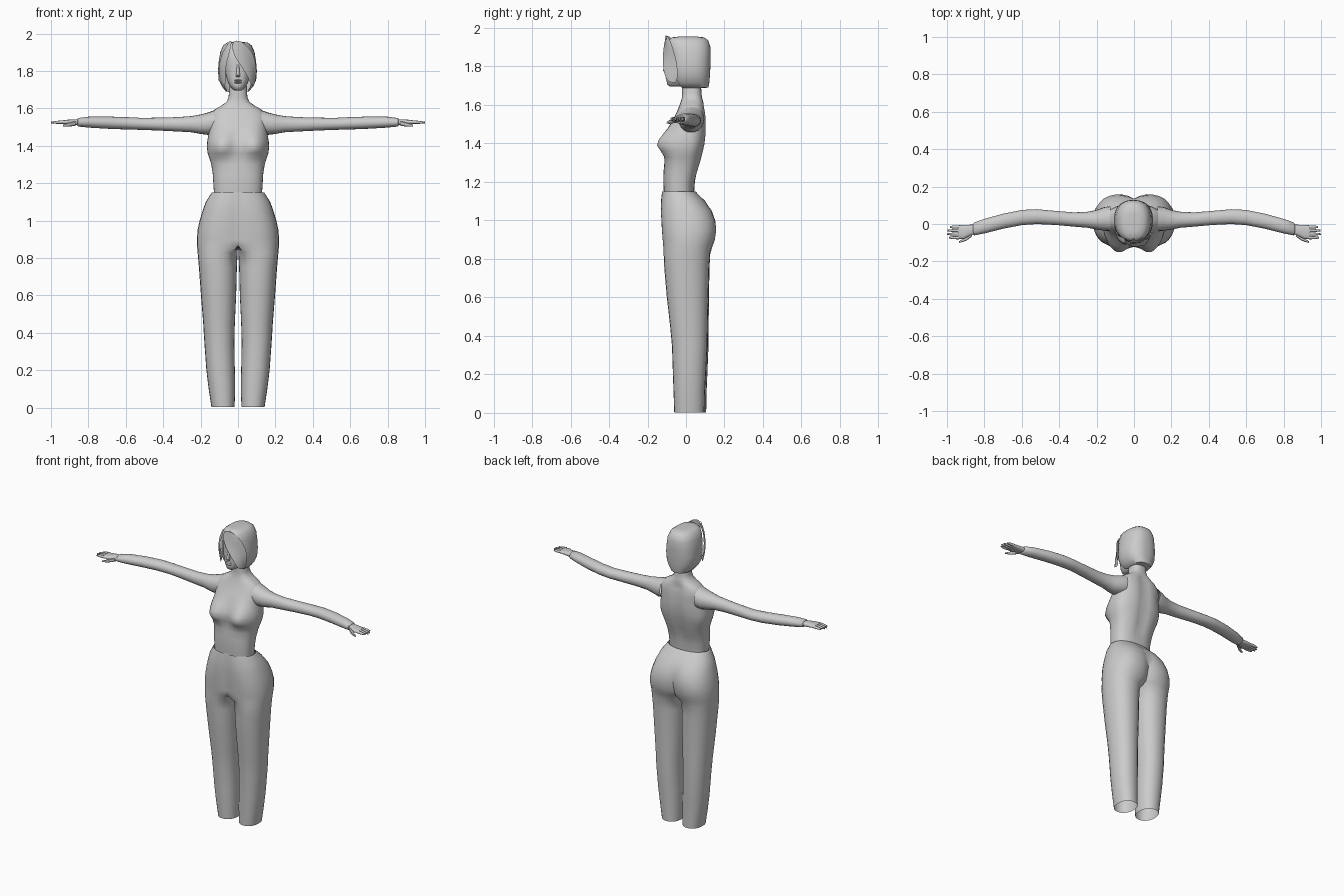
import bpy, bmesh
from math import sin, cos, radians, exp, copysign
from mathutils import Vector


def spow(v, p):
    return copysign(abs(v) ** (2 / p), v)


def ring(cx, rx, lo, hi, z, angles, p=2.2):
    """Rounded cross-section in the xy plane; lo/hi are front/back limits."""
    cy, ry = (lo + hi) / 2, (hi - lo) / 2
    return [Vector((cx + rx * spow(cos(radians(a)), p),
                    cy + ry * spow(sin(radians(a)), p), z)) for a in angles]


def loft(bm, rings, closed=True, caps=(False, False), start_inner=None):
    rows = [[bm.verts.new(c) for c in r] for r in rings]
    n = len(rows[0])
    for a, b in zip(rows, rows[1:]):
        for i in range(n if closed else n - 1):
            j = (i + 1) % n
            bm.faces.new((a[i], a[j], b[j], b[i]))
    for cap, row in zip(caps, (rows[0], rows[-1])):
        if cap:
            bm.faces.new(row)
    return rows


def finish(name, bm, angle=50, subsurf=0):
    bmesh.ops.remove_doubles(bm, verts=bm.verts, dist=0.0005)
    bmesh.ops.recalc_face_normals(bm, faces=bm.faces)
    me = bpy.data.meshes.new(name)
    bm.to_mesh(me)
    bm.free()
    ob = bpy.data.objects.new(name, me)
    bpy.context.collection.objects.link(ob)
    if subsurf:
        ob.modifiers.new("smooth", "SUBSURF").levels = subsurf
    for o in bpy.context.selected_objects:
        o.select_set(False)
    ob.select_set(True)
    bpy.context.view_layer.objects.active = ob
    bpy.ops.object.shade_smooth_by_angle(angle=radians(angle))
    return ob


def mirror(ob):
    ob.modifiers.new("mirror", "MIRROR").use_axis[0] = True
    return ob


FULL = [i * 360 / 40 - 90 for i in range(40)]

# Trousers: hip rows are open half-arcs that split into closed legs at the crotch
hips = [  # z, half width, front, back, arc spread
    (1.15, .14, -.125, .05, 92), (1.10, .172, -.130, .10, 100),
    (1.05, .19, -.130, .134, 112), (1.0, .205, -.128, .152, 120),
    (.95, .216, -.125, .158, 125), (.90, .22, -.121, .150, 128),
    (.865, .219, -.118, .138, 130)]
legs = [  # z, inner x, outer x, front, back
    (.83, .002, .216, -.116, .126), (.75, .006, .209, -.112, .121),
    (.60, .010, .198, -.098, .118), (.45, .017, .186, -.080, .115),
    (.35, .020, .180, -.070, .114), (.20, .017, .169, -.064, .107),
    (.10, .016, .157, -.060, .102), (.003, .018, .142, -.056, .100)]
bm = bmesh.new()
M, K = 18, 8
for side in (-1, 1):
    rings = []
    for z, w, f, b, s in hips:
        c = spow(cos(radians(s)), 2.2)
        rx = w / (1 - c)
        ang = [-s + 2 * s * i / M for i in range(M + 1)]
        pts = ring(-rx * c, rx, f, b, z, ang)
        for p, a in zip(pts, ang):
            if a < -90:
                p.y = f + (.008 if a == -s else 0)
        y0, y1 = pts[-1].y, pts[0].y
        pts += [Vector((0, y0 + (y1 - y0) * i / K, z)) for i in range(1, K)]
        rings.append(pts)
    for z, xi, xo, f, b in legs:
        s = 135
        ang = [-s + 2 * s * i / M for i in range(M + 1)]
        ang += [s + (360 - 2 * s) * i / K for i in range(1, K)]
        pts = ring((xi + xo) / 2, (xo - xi) / 2, f, b, z, ang)
        for p in pts:
            p.y -= side * .005 * (1 - z / .87)
        rings.append(pts)
    for r in rings:
        for p in r:
            p.x *= side
    h = len(hips)
    loft(bm, [r[:M + 1] for r in rings[:h]], closed=False)
    loft(bm, rings[h - 1:])
finish("trousers", bm)

# Torso with bust bumps, shoulders and neck
torso = [  # z, half width, front, back
    (1.14, .128, -.115, .042), (1.20, .132, -.118, .046), (1.25, .135, -.117, .06),
    (1.30, .143, -.112, .076), (1.33, .152, -.108, .084), (1.36, .162, -.103, .091),
    (1.39, .166, -.1, .098), (1.42, .165, -.096, .102), (1.45, .16, -.092, .105),
    (1.48, .154, -.084, .106), (1.51, .152, -.074, .105), (1.54, .153, -.06, .104),
    (1.57, .146, -.045, .1), (1.595, .122, -.035, .095), (1.615, .088, -.028, .09),
    (1.635, .061, -.022, .084), (1.66, .05, -.02, .08), (1.72, .047, -.02, .078)]
bm = bmesh.new()
rings = []
for z, w, f, b in torso:
    pts = ring(0, w, f, b, z, FULL, 2.5)
    for p in pts:
        dz = (z - 1.395) / (.075 if z > 1.395 else .05)
        dx = (abs(p.x) - .09) / .072
        front = max(0, min(1, (.03 - p.y) / .1))
        p.y -= .06 * exp(-dz * dz) * exp(-dx * dx) * front
        if p.y > .02 and 1.2 < z < 1.6:  # spine groove
            p.y -= .012 * exp(-(p.x / .03) ** 2)
    rings.append(pts)
loft(bm, rings)
finish("torso", bm)

# Arms, lofted along x
arm = [  # x, front y, back y, low z, high z
    (.125, -.038, .095, 1.462, 1.59), (.16, -.036, .09, 1.458, 1.578),
    (.20, -.03, .075, 1.463, 1.567), (.25, -.02, .065, 1.472, 1.558),
    (.32, -.014, .062, 1.476, 1.553), (.42, -.005, .07, 1.481, 1.55),
    (.52, .0, .079, 1.485, 1.549), (.60, -.006, .075, 1.487, 1.553),
    (.70, -.025, .055, 1.491, 1.556), (.80, -.05, .027, 1.497, 1.555),
    (.855, -.061, .008, 1.503, 1.548), (.86, -.055, .0, 1.508, 1.542)]


def x_loft(bm, sections, n=20, p=2.1):
    rings = []
    for x, y0, y1, z0, z1 in sections:
        r = ring((z0 + z1) / 2, (z1 - z0) / 2, y0, y1, x, [i * 360 / n for i in range(n)], p)
        rings.append([Vector((v.z, v.y, v.x)) for v in r])
    loft(bm, rings, caps=(False, True))


bm = bmesh.new()
x_loft(bm, arm)
mirror(finish("arm", bm))

# Hands: palm, four fingers and a thumb
bm = bmesh.new()
x_loft(bm, [(.855, -.054, -.004, 1.51, 1.541), (.88, -.064, -.004, 1.511, 1.541),
            (.91, -.08, -.005, 1.513, 1.539), (.942, -.081, -.007, 1.517, 1.535)], 16, 2.6)
for y, tip in ((-.073, .99), (-.054, 1.0), (-.035, .998), (-.016, .985)):
    x_loft(bm, [(.935, y - .009, y + .009, 1.517, 1.536),
                (.968, y - .008, y + .008, 1.517, 1.533),
                (tip, y - .004, y + .004, 1.52, 1.528)], 8)
x_loft(bm, [(.865, -.066, -.04, 1.508, 1.532), (.895, -.088, -.066, 1.503, 1.525),
            (.915, -.096, -.08, 1.502, 1.519), (.935, -.101, -.092, 1.503, 1.512)], 8)
mirror(finish("hand", bm))

# Face with nose, mouth and chin
face = [(1.695, .018, -.082, .0), (1.705, .034, -.097, .02), (1.725, .047, -.101, .03),
        (1.75, .058, -.1, .04), (1.79, .068, -.1, .05), (1.83, .073, -.098, .05),
        (1.87, .074, -.1, .05), (1.91, .066, -.09, .05), (1.935, .05, -.07, .04)]
bm = bmesh.new()
loft(bm, [ring(0, w, f, b, z, FULL, 2.3) for z, w, f, b in face], caps=(True, True))
nose = [(1.768, .012, -.108), (1.778, .012, -.121), (1.8, .008, -.112), (1.835, .006, -.1)]
loft(bm, [ring(0, w, f, -.085, z, FULL[::4]) for z, w, f in nose], caps=(True, True))
for z in (1.738, 1.749):
    loft(bm, [ring(0, w, f, -.085, z + d, FULL[::4]) for d, w, f in
              ((-.006, .015, -.1), (0, .02, -.107), (.006, .015, -.1))], caps=(True, True))
finish("face", bm)

# Bobbed hair shell, open around the face
hair = [  # z, half width, front, back, opening half-angle
    (1.955, .03, -.04, .06, 0), (1.951, .056, -.075, .095, 0), (1.935, .077, -.09, .116, 4),
    (1.90, .092, -.093, .127, 22), (1.85, .1, -.09, .128, 38), (1.80, .104, -.086, .127, 44),
    (1.75, .1, -.083, .124, 48), (1.715, .082, -.072, .121, 52), (1.69, .062, -.055, .116, 56),
    (1.688, .044, -.015, .08, 60)]
bm = bmesh.new()
loft(bm, [ring(-.003, w, f, b, z, [-90 + g + (360 - 2 * g) * i / 36 for i in range(37)], 2.4)
          for z, w, f, b, g in hair], closed=False, caps=(True, False))
finish("hair", bm)

# Swept fringe locks (free edge, bowed middle, outer edge)
locks = {
    "long_fringe": [
        ((-.03, -.103, 1.966), (.03, -.088, 1.953)), ((-.032, -.115, 1.91), (.076, -.072, 1.905)),
        ((-.012, -.12, 1.865), (.093, -.055, 1.855)), ((.028, -.12, 1.81), (.1, -.045, 1.80)),
        ((.054, -.115, 1.765), (.096, -.042, 1.75)), ((.068, -.1, 1.73), (.08, -.05, 1.71))],
    "short_fringe": [
        ((-.03, -.103, 1.966), (-.05, -.07, 1.95)), ((-.042, -.113, 1.91), (-.083, -.068, 1.905)),
        ((-.06, -.108, 1.85), (-.1, -.045, 1.85)), ((-.07, -.096, 1.79), (-.106, -.035, 1.79)),
        ((-.062, -.086, 1.725), (-.088, -.03, 1.725))]}
for name, pairs in locks.items():
    bm = bmesh.new()
    rows = []
    for a, b in pairs:
        a, b = Vector(a), Vector(b)
        mid = (a + b) / 2 + Vector((copysign(.008, b.x), -.012, 0))
        rows.append([a, mid, b])
    loft(bm, rows, closed=False)
    finish(name, bm, subsurf=1)
